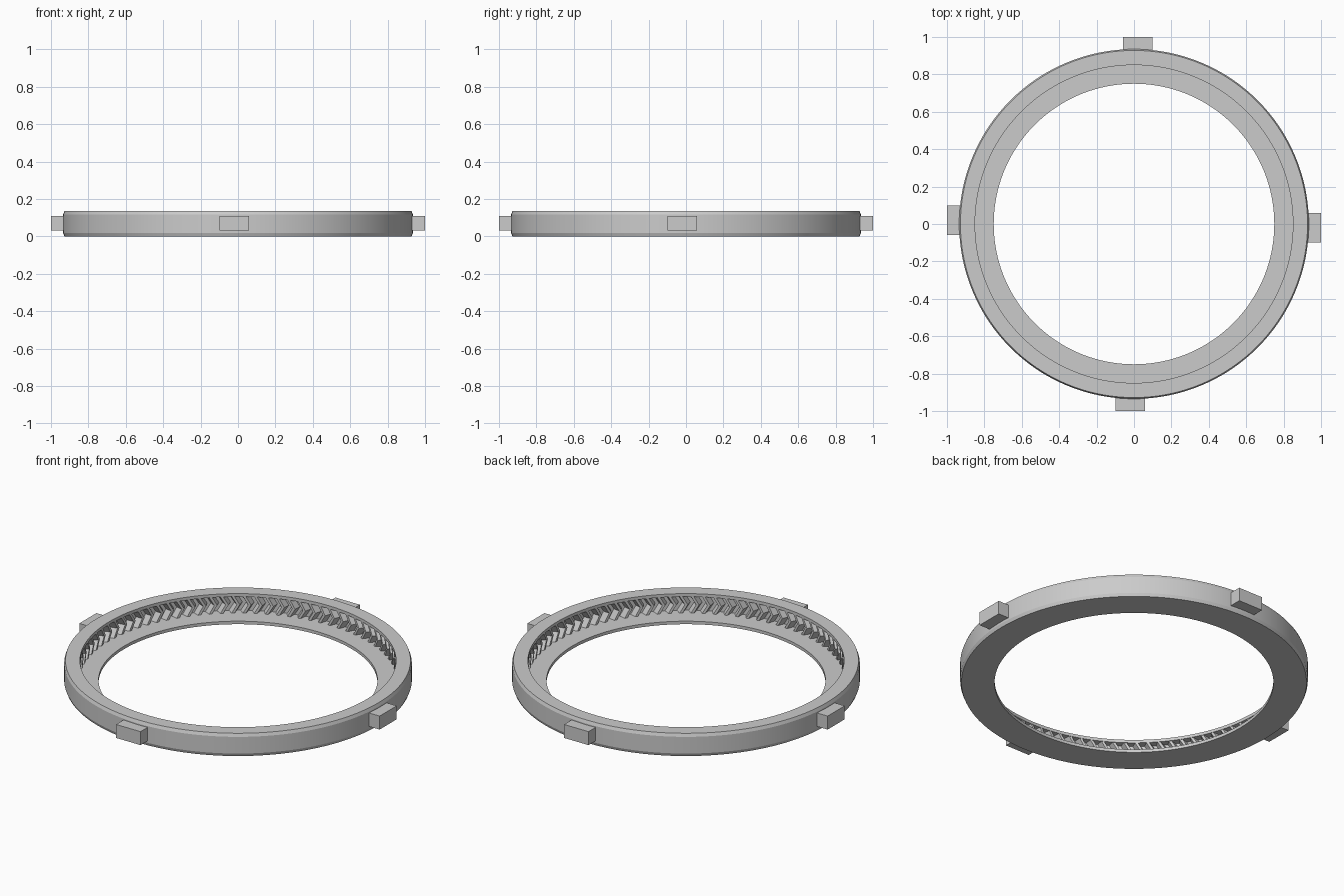
import bpy, bmesh, math
from mathutils import Matrix, Vector

if "Cube" in bpy.data.objects:
    bpy.data.objects.remove(bpy.data.objects["Cube"], do_unlink=True)

GREY = (0.6, 0.6, 0.6, 1)
mat = bpy.data.materials.new("light grey")
mat.use_nodes = True
mat.diffuse_color = GREY
mat.node_tree.nodes["Principled BSDF"].inputs["Base Color"].default_value = GREY

HEIGHT, PLATE = 0.135, 0.018
R_TIP, R_ROOT = 0.852, 0.89
TEETH = 88


def finish(bm, name, smooth=False):
    bmesh.ops.recalc_face_normals(bm, faces=bm.faces)
    mesh = bpy.data.meshes.new(name)
    bm.to_mesh(mesh)
    bm.free()
    mesh.materials.append(mat)
    obj = bpy.data.objects.new(name, mesh)
    bpy.context.collection.objects.link(obj)
    if smooth:
        bpy.ops.object.select_all(action='DESELECT')
        obj.select_set(True)
        bpy.context.view_layer.objects.active = obj
        bpy.ops.object.shade_smooth_by_angle(angle=math.radians(15))
    return obj


def polar(r, a, z):
    return Vector((r * math.cos(a), r * math.sin(a), z))


def bridge(bm, loop_a, loop_b):
    n = len(loop_a)
    for i in range(n):
        j = (i + 1) % n
        bm.faces.new((loop_a[i], loop_a[j], loop_b[j], loop_b[i]))


# Ring body: floor plate, outer wall and top lip around an inner groove
def ring_body(segments=180):
    low, high = PLATE, HEIGHT - PLATE
    profile = [(0.75, 0), (0.928, 0), (0.935, low), (0.935, high),
               (0.928, HEIGHT), (0.85, HEIGHT), (0.85, high),
               (R_ROOT, high), (R_ROOT, low), (0.75, low)]
    bm = bmesh.new()
    loops = []
    for i in range(segments):
        a = math.tau * i / segments
        loops.append([bm.verts.new(polar(r, a, z)) for r, z in profile])
    for i in range(segments):
        bridge(bm, loops[i], loops[(i + 1) % segments])
    return finish(bm, "ring_body", smooth=True)


# Internal herringbone teeth: trapezoids lofted through a shifted middle layer
def herringbone_teeth():
    bm = bmesh.new()
    pitch = math.tau / TEETH
    root, tip, shift = pitch * 0.36, pitch * 0.13, -0.034
    layers = [(PLATE - 0.001, 0), (HEIGHT / 2, shift), (HEIGHT - PLATE + 0.001, 0)]
    section = [(R_ROOT + 0.004, -root), (R_TIP, -tip),
               (R_TIP, tip), (R_ROOT + 0.004, root)]
    for i in range(TEETH):
        loops = [[bm.verts.new(polar(r, i * pitch + s + a, z)) for r, a in section]
                 for z, s in layers]
        bridge(bm, loops[0], loops[1])
        bridge(bm, loops[1], loops[2])
        bm.faces.new(loops[0])
        bm.faces.new(loops[2])
    return finish(bm, "herringbone_teeth")


# Four locating tabs, each set slightly off the axis
def tab(name, angle):
    bm = bmesh.new()
    bmesh.ops.create_cube(bm, size=1)
    bm.transform(Matrix.Rotation(angle, 4, 'Z')
                 @ Matrix.Translation((0.96, -0.02, 0.07))
                 @ Matrix.Diagonal((0.08, 0.16, 0.08, 1)))
    return finish(bm, name)


ring_body()
herringbone_teeth()
for k, side in enumerate(("left", "back", "right", "front")):
    tab(side + "_tab", k * math.pi / 2)
